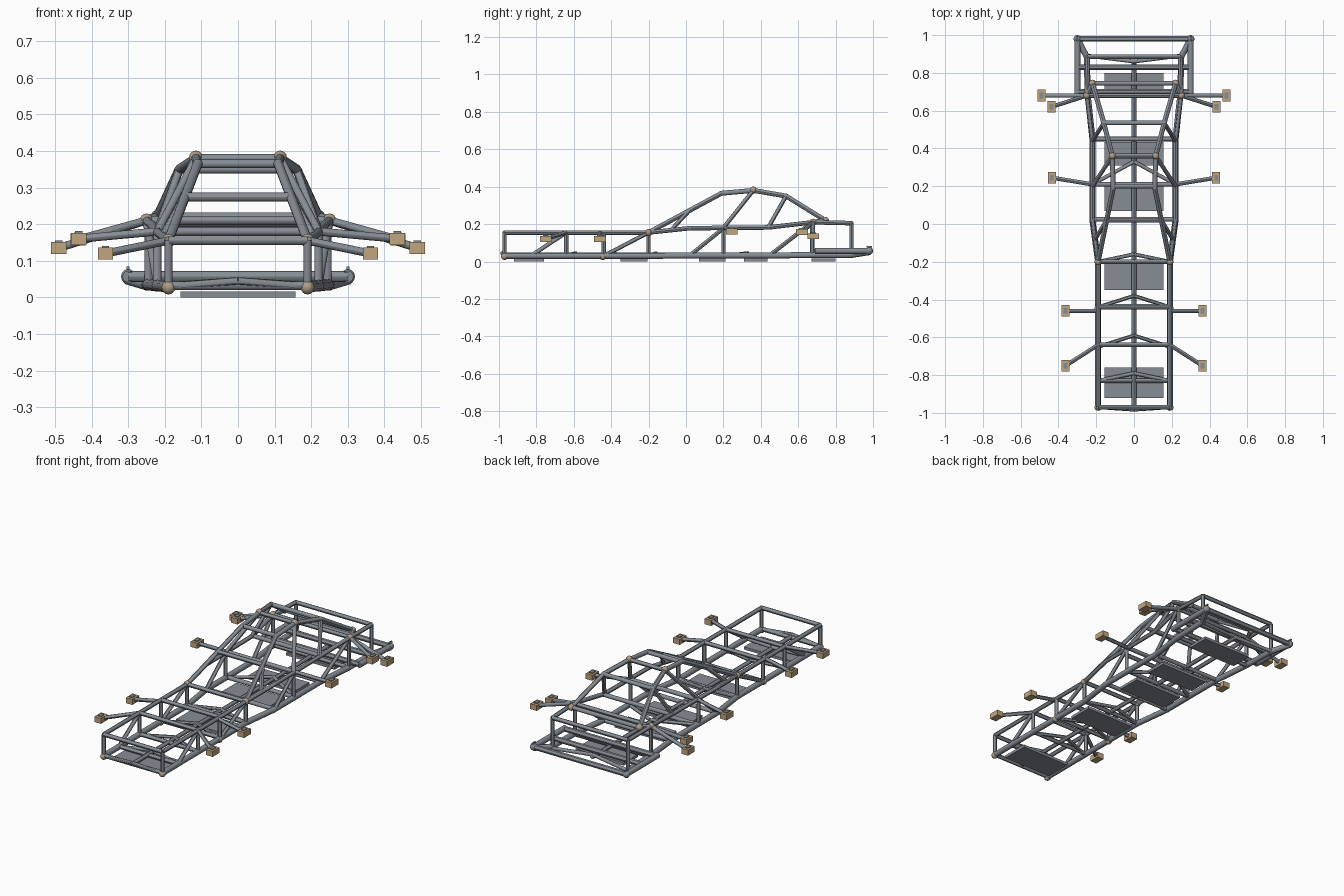
import bpy
from mathutils import Vector


def mat(name, c):
    m = bpy.data.materials.new(name)
    m.diffuse_color = (*c, 1)
    return m


STEEL = mat("grey steel", (0.24, 0.27, 0.30))
JOINT = mat("brushed tan", (0.42, 0.34, 0.25))
MOUNT = mat("tan mount", (0.53, 0.38, 0.21))


def finish(name, m):
    o = bpy.context.object
    o.name = name
    o.data.materials.append(m)
    return o


def tube(name, a, b, r=0.012):
    a, b = Vector(a), Vector(b)
    d = b - a
    bpy.ops.mesh.primitive_cylinder_add(vertices=12, radius=r, depth=d.length, location=(a + b) / 2)
    o = finish(name, STEEL)
    o.rotation_euler = d.to_track_quat('Z', 'Y').to_euler()
    bpy.ops.object.shade_smooth_by_angle()


def ball(name, p, r, m):
    bpy.ops.mesh.primitive_uv_sphere_add(segments=14, ring_count=8, radius=r, location=p)
    finish(name, m)
    bpy.ops.object.shade_smooth_by_angle()


def box(name, p, size, m):
    bpy.ops.mesh.primitive_cube_add(size=1, location=p)
    o = finish(name, m)
    o.scale = size


def path(name, pts, r, s):
    pts = [(x * s, y, z) for x, y, z in pts]
    for a, b in zip(pts, pts[1:]):
        tube(name, a, b, r)
    for p in pts[1:-1]:
        ball(name + "_bend", p, r * 1.02, STEEL)


def cross(name, x, y, z, r=0.012):
    tube(name, (-x, y, z), (x, y, z), r)


for s in (-1, 1):
    # main longitudinal rails
    path("lower_rail", [(.19, -.97, .03), (.19, -.2, .03), (.22, .02, .032), (.22, .45, .032),
                        (.245, .68, .035), (.25, .885, .035), (.3, .98, .05)], .016, s)
    path("upper_rail", [(.19, -.97, .155), (.19, -.2, .155), (.22, .02, .178), (.22, .44, .182),
                        (.25, .68, .21), (.245, .885, .205)], .012, s)
    path("roof_rail", [(.19, -.2, .155), (.11, .19, .365), (.115, .36, .38),
                       (.16, .535, .35), (.22, .745, .22), (.25, .68, .21)], .013, s)
    path("bumper_side", [(.3, .69, .057), (.3, .98, .057)], .016, s)
    # upright posts
    for x, y, z in [(.19, -.97, .155), (.19, -.64, .155), (.19, -.44, .155), (.19, -.2, .155),
                    (.22, .2, .178), (.245, .675, .21), (.245, .885, .205)]:
        path("post", [(x, y, .03), (x, y, z)], .011, s)
    # side diagonals and cabin pillars
    for a, b in [((.19, -.83, .03), (.19, -.64, .155)), ((.19, -.44, .03), (.19, -.2, .155)),
                 ((.22, .02, .032), (.22, .2, .178)), ((.22, .45, .035), (.25, .675, .21)),
                 ((.145, .02, .274), (.205, -.08, .168)), ((.115, .36, .38), (.22, .2, .18)),
                 ((.16, .535, .35), (.22, .44, .182))]:
        path("diagonal", [a, b], .011, s)
    # floor braces running to the centre spine
    for x, y, d in [(.19, -.97, -.013), (.19, -.83, .04), (.19, -.65, .06), (.19, -.44, .06),
                    (.19, -.2, .04), (.22, .21, .12), (.24, .89, -.03)]:
        path("floor_brace", [(x, y, .03), (0, y + d, .045)], .01, s)
    # joints
    for p in [(.19, -.97, .027), (.19, -.445, .027), (.19, -.2, .155),
              (.115, .36, .382), (.22, .745, .22), (.25, .68, .21)]:
        ball("joint", (p[0] * s, p[1], p[2]), .019, JOINT)
    ball("bumper_end", (.3 * s, .98, .057), .02, STEEL)
    box("bumper_tab", (.3 * s, .98, .08), (.008, .03, .008), STEEL)
    # body mount arms with blocks
    for a, b in [((.25, .68, .21), (.49, .68, .135)), ((.25, .68, .21), (.437, .62, .158)),
                 ((.22, .21, .18), (.435, .245, .16)), ((.19, -.46, .155), (.362, -.46, .12)),
                 ((.19, -.64, .155), (.362, -.75, .12))]:
        path("mount_arm", [a, b], .011, s)
        x, y, z = b[0] * s, b[1], b[2]
        box("mount_block", (x, y, z), (.042, .062, .032), MOUNT)
        box("mount_pad", (x, y, z + .018), (.02, .03, .006), STEEL)

# floor crossbars
for x, y in [(.19, -.97), (.19, -.83), (.19, -.64), (.19, -.435), (.19, -.2),
             (.22, .025), (.22, .21), (.22, .45), (.245, .68)]:
    cross("floor_crossbar", x, y, .032)
# upper crossbars
for x, y, z in [(.19, -.97, .155), (.19, -.64, .155), (.19, -.44, .155), (.19, -.2, .155),
                (.22, .21, .18), (.22, .45, .182), (.25, .68, .21), (.22, .745, .22),
                (.245, .885, .205)]:
    cross("upper_crossbar", x, y, z)
# roof crossbars
for x, y, z in [(.145, .02, .274), (.11, .2, .365), (.115, .36, .38), (.16, .535, .35)]:
    cross("roof_crossbar", x, y, z)
# rear bumper bars
for y in (.7, .83, .98):
    cross("bumper_bar", .3, y, .057, .015)
tube("centre_spine", (0, -.97, .035), (0, .87, .035), .012)
# floor plates
for y0, y1 in [(-.92, -.76), (-.35, -.205), (.07, .21), (.31, .435), (.67, .8)]:
    box("floor_plate", (0, (y0 + y1) / 2, .008), (.314, y1 - y0, .016), STEEL)
